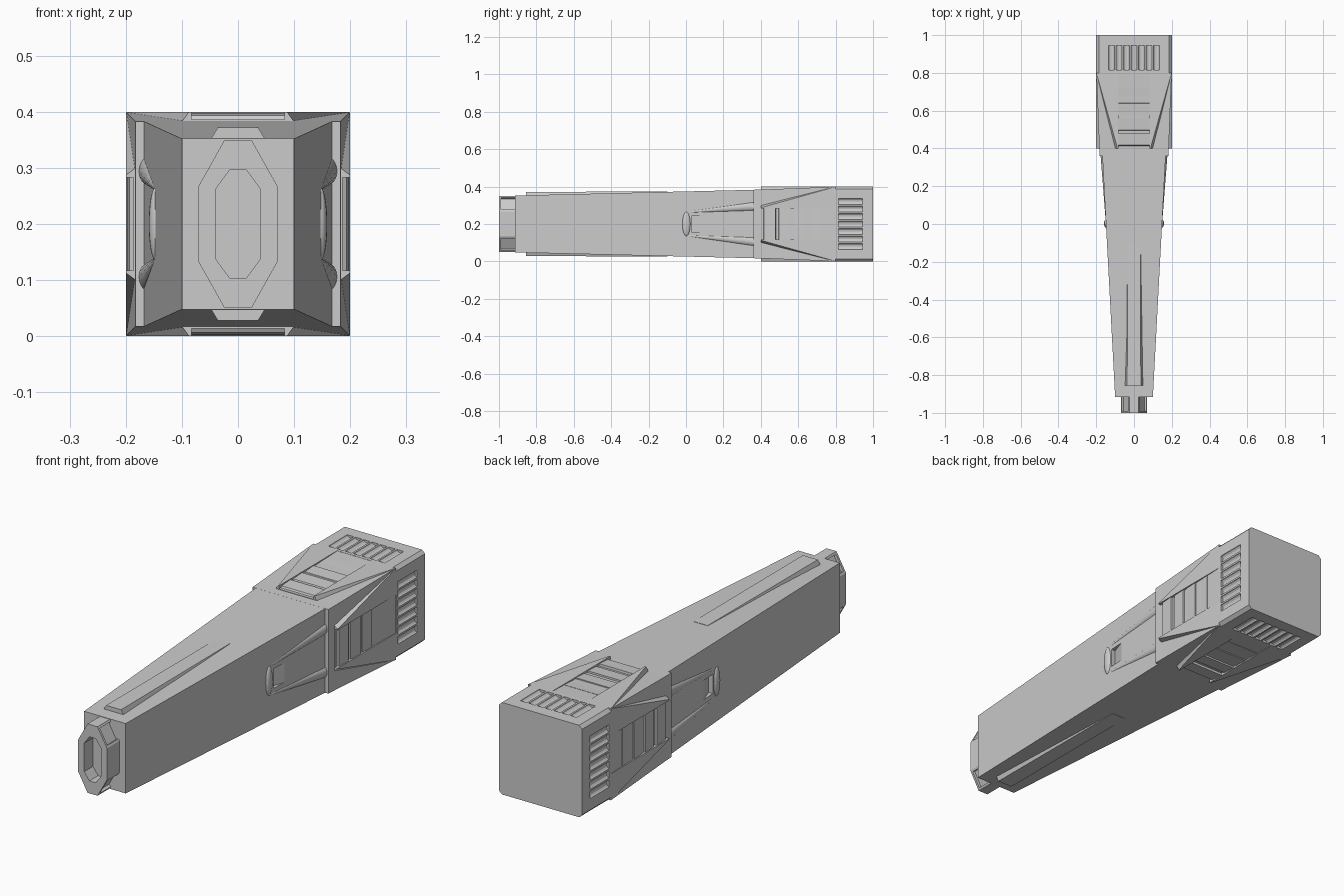
import bpy, bmesh, math
from mathutils import Matrix, Vector

if "Cube" in bpy.data.objects:
    bpy.data.objects.remove(bpy.data.objects["Cube"])

ZC = 0.2                                   # height of the long axis
grey = bpy.data.materials.new("light_grey")
grey.diffuse_color = (0.6, 0.6, 0.6, 1)
grey.use_nodes = True
grey.node_tree.nodes["Principled BSDF"].inputs["Base Color"].default_value = grey.diffuse_color


def finish(name, bm):
    """Lift the mesh onto the ground and make an object of it."""
    bmesh.ops.recalc_face_normals(bm, faces=bm.faces)
    bmesh.ops.translate(bm, verts=bm.verts, vec=(0, 0, ZC))
    me = bpy.data.meshes.new(name)
    bm.to_mesh(me)
    bm.free()
    me.materials.append(grey)
    ob = bpy.data.objects.new(name, me)
    bpy.context.collection.objects.link(ob)
    return ob


def loft(bm, loops, mat=Matrix()):
    """Skin a list of equal-length point loops and cap both ends."""
    rings = [[bm.verts.new(mat @ Vector(p)) for p in lp] for lp in loops]
    n = len(rings[0])
    for a, b in zip(rings, rings[1:]):
        for i in range(n):
            j = (i + 1) % n
            bm.faces.new((a[i], a[j], b[j], b[i]))
    bm.faces.new(rings[0][::-1])
    bm.faces.new(rings[-1])


def rect(y, hx, hz):
    return [(-hx, y, -hz), (hx, y, -hz), (hx, y, hz), (-hx, y, hz)]


def octagon(y, hx, hz, fx, fz):
    return [(fx, y, hz), (hx, y, fz), (hx, y, -fz), (fx, y, -hz),
            (-fx, y, -hz), (-hx, y, -fz), (-hx, y, fz), (-fx, y, hz)]


def quarter(k):
    return Matrix.Rotation(k * math.pi / 2, 4, 'Y')


def cut(ob, cutter):
    m = ob.modifiers.new("cut", 'BOOLEAN')
    m.operation, m.solver, m.object = 'DIFFERENCE', 'EXACT', cutter
    cutter.hide_render = True
    bpy.context.view_layer.objects.active = ob
    bpy.ops.object.modifier_apply(modifier=m.name)
    bpy.data.objects.remove(cutter)


# tapered body
bm = bmesh.new()
loft(bm, [rect(-0.915, 0.1, 0.152), rect(0.37, 0.168, 0.183)])
body = finish("tapered_body", bm)

# ramped side slots
bm = bmesh.new()
for s in (-1, 1):
    prof = [(0.13, 0.03), (0.2, 0.03), (0.2, 0.10), (0.154, 0.10)]
    loft(bm, [[(s * x, y, z) for x, y in prof] for z in (-0.042, 0.042)])
cut(body, finish("slot_cutter", bm))

# top and bottom raised strips
bm = bmesh.new()
for s in (-1, 1):
    loft(bm, [[(-a, y, s * 0.14), (a, y, s * 0.14), (b, y, s * h), (-b, y, s * h)]
              for y, a, b, h in ((-0.855, 0.055, 0.036, 0.172),
                                 (-0.1, 0.04, 0.034, 0.173))])
finish("raised_strips", bm)

# octagonal nose ring with a blind hole and sunken corner pockets
bm = bmesh.new()
loft(bm, [octagon(-0.90, 0.07, 0.150, 0.024, 0.068),
          octagon(-1.0, 0.07, 0.150, 0.024, 0.068),
          octagon(-1.0, 0.04, 0.096, 0.015, 0.062),
          octagon(-0.94, 0.04, 0.096, 0.015, 0.062)])
bmesh.ops.recalc_face_normals(bm, faces=bm.faces)
pockets = [f for f in bm.faces if abs(f.normal.x) > 0.3 and abs(f.normal.z) > 0.3
           and f.calc_center_median().length > 0 and abs(f.calc_center_median().x) > 0.04]
bmesh.ops.inset_individual(bm, faces=pockets, thickness=0.014)
bmesh.ops.inset_individual(bm, faces=pockets, thickness=0.001, depth=-0.012)
finish("nose_ring", bm)

# side fairings: two half-buried cones and a lens-shaped lip per side
bm = bmesh.new()
for s in (-1, 1):
    for t in (-1, 1):
        loops = []
        for y, x, z, r in ((0.02, 0.147, 0.064, 0.004), (0.37, 0.155, 0.095, 0.028)):
            loops.append([(s * x + r * 0.8 * math.cos(a), y, t * z + r * math.sin(a))
                          for a in [i * math.pi / 8 for i in range(16)]])
        loft(bm, loops)
fair = finish("side_cones", bm)
bm = bmesh.new()
for s in (-1, 1):
    m = Matrix.Translation((s * 0.147, 0.002, 0)) @ Matrix.Diagonal((0.012, 0.022, 0.065, 1))
    bmesh.ops.create_uvsphere(bm, u_segments=16, v_segments=12, radius=1, matrix=m)
lens = finish("side_lips", bm)
for ob in (fair, lens):
    bpy.ops.object.select_all(action='DESELECT')
    ob.select_set(True)
    bpy.context.view_layer.objects.active = ob
    bpy.ops.object.shade_smooth_by_angle(angle=math.radians(35))

# flared collar
bm = bmesh.new()
loft(bm, [rect(0.36, 0.183, 0.183), rect(0.405, 0.184, 0.184), rect(0.8, 0.199, 0.199)])
finish("flared_collar", bm)

# triangular wedges flanking each louvre panel
bm = bmesh.new()
for k in range(4):
    for s in (-1, 1):
        low = [(0.083, 0.4), (0.103, 0.4), (0.2, 0.8), (0.083, 0.8)]
        top = [(0.083, 0.4), (0.087, 0.4), (0.199, 0.8), (0.083, 0.8)]
        loft(bm, [[(s * x, y, 0.178) for x, y in low],
                  [(s * x, y, 0.2) for x, y in top]], quarter(k))
finish("collar_wedges", bm)

# louvre panels
bm = bmesh.new()
prof = [(0.4, 0.17)]
for i in range(5):
    y = 0.4 + i * 0.08
    prof += [(y, 0.186), (y + 0.014, 0.186), (y + 0.018, 0.193), (y + 0.079, 0.197)]
prof += [(0.8, 0.197), (0.8, 0.17)]
for k in range(4):
    loft(bm, [[(x, y, z) for y, z in prof] for x in (-0.084, 0.084)], quarter(k))
finish("louvre_panels", bm)

# chamfered end cap with scooped grip grooves
bm = bmesh.new()
c = 0.186
loft(bm, [octagon(y, 0.2, 0.2, c, c) for y in (0.8, 1.0)])
cap = finish("end_cap", bm)
bm = bmesh.new()
for k in range(4):
    for i in range(-3, 4):
        loft(bm, [[(i * 0.04 + 0.0165 * math.cos(a), y, 0.202 + 0.013 * math.sin(a))
                   for a in [j * math.pi / 6 for j in range(12)]]
                  for y in (0.815, 0.945)], quarter(k))
cut(cap, finish("groove_cutter", bm))
